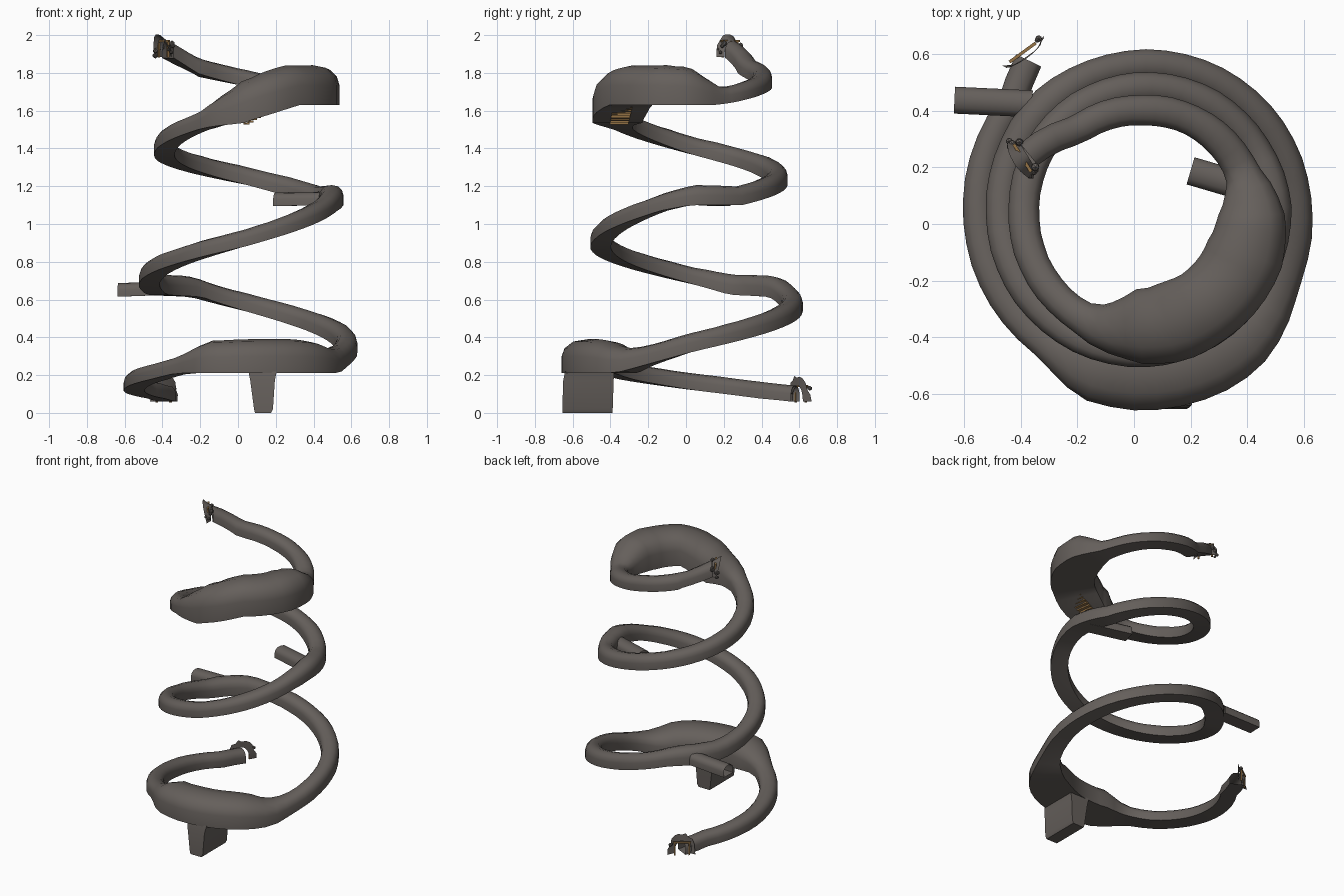
import bpy, bmesh, math, random
from mathutils import Vector, Matrix

if "Cube" in bpy.data.objects:
    bpy.data.objects.remove(bpy.data.objects["Cube"])

random.seed(4)

def material(name, col):
    m = bpy.data.materials.new(name)
    m.diffuse_color = (*col, 1)
    m.use_nodes = True
    m.node_tree.nodes["Principled BSDF"].inputs["Base Color"].default_value = m.diffuse_color
    return m

ROCK = material("rock", (0.13, 0.115, 0.105))
WOOD = material("timber", (0.30, 0.17, 0.06))

def finish(name, bm, mat, angle=50):
    bmesh.ops.recalc_face_normals(bm, faces=bm.faces)
    me = bpy.data.meshes.new(name)
    bm.to_mesh(me)
    bm.free()
    me.materials.append(mat)
    ob = bpy.data.objects.new(name, me)
    bpy.context.collection.objects.link(ob)
    bpy.ops.object.select_all(action='DESELECT')
    ob.select_set(True)
    bpy.context.view_layer.objects.active = ob
    bpy.ops.object.shade_smooth_by_angle(angle=math.radians(angle))
    return ob

# tunnel section: flat floor, upright walls, arched roof (unit width and height)
SECTION = [(-.5, 0), (-.5, .5), (-.44, .74), (-.28, .93), (0, 1),
           (.28, .93), (.44, .74), (.5, .5), (.5, 0), (0, 0)]

def sweep(name, stations, cap=False):
    """Loft the section through (floor point, sideways vector, width, height)."""
    bm = bmesh.new()
    rings = [[bm.verts.new(p + s * (u * w) + Vector((0, 0, v * h))) for u, v in SECTION]
             for p, s, w, h in stations]
    n = len(SECTION)
    for a, b in zip(rings, rings[1:]):
        for i in range(n):
            j = (i + 1) % n
            bm.faces.new((a[i], a[j], b[j], b[i]))
    if cap:
        bm.faces.new(rings[-1])
    return finish(name, bm, ROCK)

# spiral keys: angle, extra radius, floor height
PATH = [(127, .08, .06), (140, .01, .075), (180, 0, .12), (217, 0, .175), (235, 0, .21),
        (320, 0, .21), (332, 0, .245), (360, 0, .325), (450, 0, .54), (480, 0, .615),
        (515, 0, .625), (540, 0, .68), (630, .01, .88), (700, 0, 1.07), (718, 0, 1.10),
        (750, 0, 1.10), (810, 0, 1.21), (900, 0, 1.365), (960, .02, 1.50), (972, .02, 1.52),
        (988, 0, 1.535), (1022, 0, 1.63), (1095, 0, 1.63), (1110, 0, 1.645), (1170, 0, 1.73),
        (1209, .02, 1.785), (1233, .106, 1.88)]
# chamber keys: angle, width, height
SIZE = [(127, .10, .085), (235, .12, .09), (251, .25, .17), (265, .275, .18), (305, .27, .178),
        (320, .20, .13), (334, .125, .105), (360, .11, .10), (470, .11, .095), (492, .125, .11),
        (515, .115, .105), (540, .11, .09), (700, .11, .09), (722, .125, .105), (750, .11, .10),
        (780, .11, .095), (958, .11, .095), (972, .17, .15), (988, .265, .22), (1005, .285, .22),
        (1025, .28, .21), (1055, .28, .21), (1075, .25, .205), (1088, .19, .15), (1102, .12, .085),
        (1140, .11, .085), (1233, .10, .09)]

def lookup(keys, a):
    for k, m in zip(keys, keys[1:]):
        if a <= m[0]:
            t = (a - k[0]) / (m[0] - k[0])
            return [x + (y - x) * t for x, y in zip(k[1:], m[1:])]
    return keys[-1][1:]

def spiral(a):
    extra, z = lookup(PATH, a)
    r = .5825 - .08 * (a - 180) / 360 + extra
    t = math.radians(a)
    return Vector((.033 + r * math.cos(t), .04 + r * math.sin(t), z))

# main spiral tunnel with its two chambers
stations = []
steps = 158
for i in range(steps + 1):
    a = 127 + (1233 - 127) * i / steps
    d = spiral(min(a + 2, 1233)) - spiral(max(a - 2, 127))
    side = Vector((d.y, -d.x, 0)).normalized()
    w, h = lookup(SIZE, a)
    k = 1 + random.uniform(-.015, .015)
    stations.append((spiral(a), side, w * k, h * k))
sweep("spiral_tunnel", stations)

# straight side tunnels
def branch(name, start, end, w, h):
    p, q = Vector(start), Vector(end)
    d = q - p
    side = Vector((d.y, -d.x, 0)).normalized()
    sweep(name, [(p.lerp(q, t), side, w, h) for t in (0, .5, 1)])

branch("lower_side_tunnel", (-.36, .425, .625), (-.635, .438, .615), .095, .072)
branch("upper_side_tunnel", (.50, .10, 1.10), (.20, .188, 1.095), .10, .072)

# tapered shaft below the lower chamber
bm = bmesh.new()
rings = []
for z, x0, x1, y0, y1 in ((.22, .055, .205, -.64, -.38), (.17, .065, .195, -.65, -.383),
                          (.02, .085, .185, -.655, -.388), (0, .09, .175, -.655, -.39)):
    rings.append([bm.verts.new((x, y, z)) for x, y in ((x0, y0), (x1, y0), (x1, y1), (x0, y1))])
for a, b in zip(rings, rings[1:]):
    for i in range(4):
        bm.faces.new((a[i], a[(i + 1) % 4], b[(i + 1) % 4], b[i]))
bm.faces.new(rings[-1])
finish("chamber_shaft", bm, ROCK, 30)

def add_box(bm, matrix, loc, size):
    m = matrix @ Matrix.Translation(loc) @ Matrix.Diagonal((*size, 1))
    bmesh.ops.create_cube(bm, size=1, matrix=m)

# wooden stairs climbing the floor of the upper chamber
bm = bmesh.new()
turn = Matrix.Rotation(math.radians(8), 4, 'Z')
for i in range(9):
    t = i / 8
    add_box(bm, Matrix.Translation((.045 + .16 * t, -.355 + .02 * t, 1.532 + .09 * t)) @ turn,
            (0, 0, 0), (.018, .10, .010))
finish("chamber_stairs", bm, WOOD, 30)

# entrances: flared rock mouth, timber frame and loose stones
def entrance(name, at, facing, radius, lean, stones):
    t = math.radians(facing)
    m = Matrix.Translation(at) @ Matrix.Rotation(t - math.pi / 2, 4, 'Z')  # local y is outward
    bm = bmesh.new()
    inner, outer = [], []
    for i in range(13):
        a = math.pi * i / 12
        k = random.uniform(.93, 1.05)
        inner.append(bm.verts.new(m @ Vector((.048 * math.cos(a), -.005, .085 * math.sin(a)))))
        outer.append(bm.verts.new(m @ Vector((radius * k * math.cos(a),
                     .02 - lean * math.sin(a), radius * 1.5 * k * math.sin(a)))))
    for i in range(12):
        bm.faces.new((inner[i], inner[i + 1], outer[i + 1], outer[i]))
    finish(name + "_mouth", bm, ROCK, 30)
    bm = bmesh.new()
    for s in (-1, 1):
        add_box(bm, m, (s * .045, .015, .038), (.010, .010, .085))
    add_box(bm, m, (0, .015, .083), (.115, .011, .010))
    finish(name + "_timber_frame", bm, WOOD, 30)
    bm = bmesh.new()
    for i in range(stones):
        s = random.choice((-1, 1))
        p = Vector((s * random.uniform(.05, .08), random.uniform(-.01, .03), random.uniform(0, .08)))
        bmesh.ops.create_icosphere(bm, subdivisions=1, radius=random.uniform(.008, .017),
                                   matrix=m @ Matrix.Translation(p))
    finish(name + "_stones", bm, ROCK, 20)

entrance("lower_entrance", spiral(127) + Vector((-.012, .016, 0)), 126, .09, .03, 3)
entrance("upper_entrance", spiral(1233) + Vector((-.01, -.005, .005)), 212, .08, -.03, 10)
